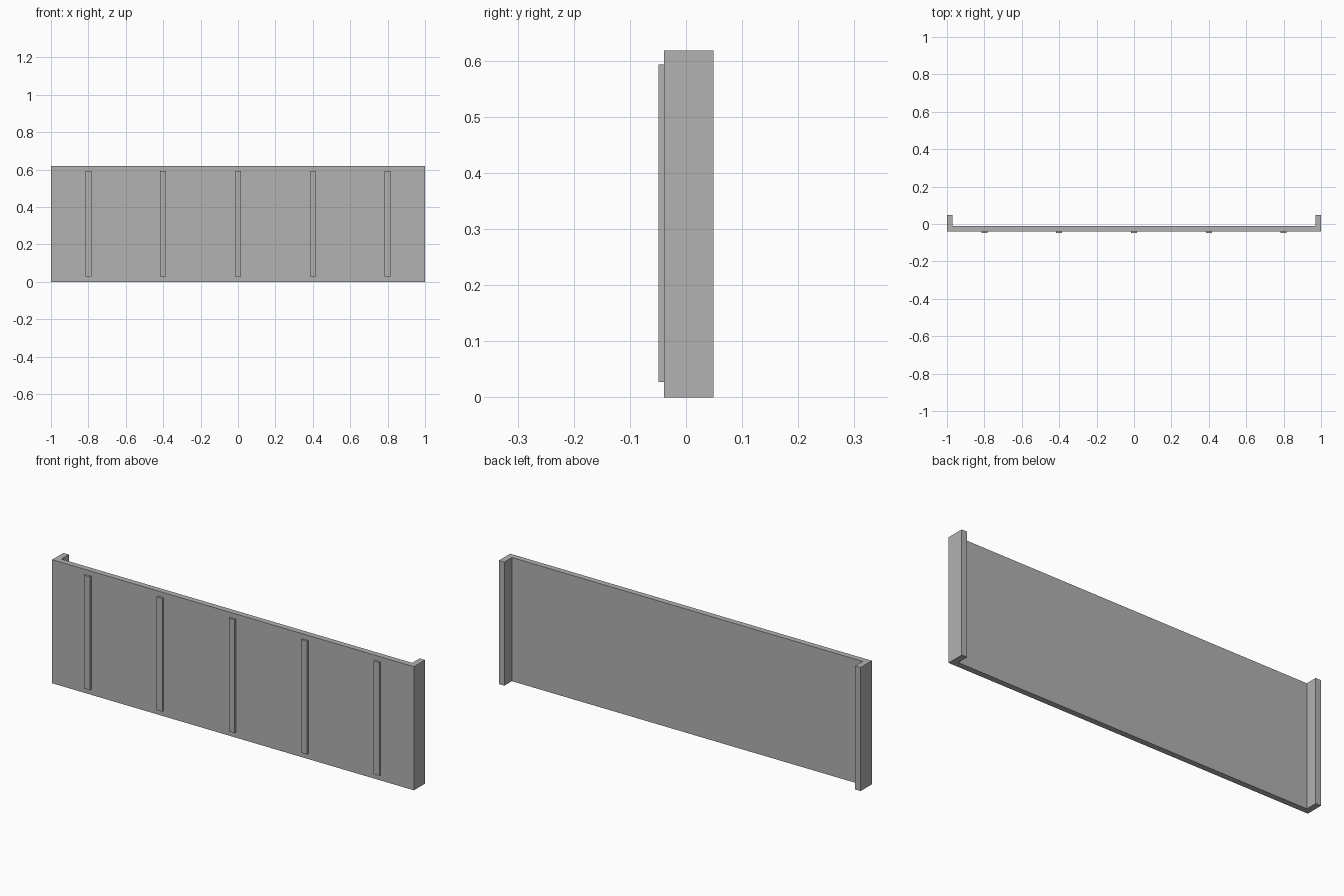
import bpy
import bmesh

cube = bpy.data.objects.get("Cube")
if cube:
    bpy.data.objects.remove(cube, do_unlink=True)

HEIGHT = 0.618
FRONT, INNER, BACK = -0.039, -0.01, 0.049
FLANGE = 0.03

grey = bpy.data.materials.new("plain grey")
grey.use_nodes = True
colour = (0.445, 0.445, 0.445, 1)
grey.diffuse_color = colour
grey.node_tree.nodes["Principled BSDF"].inputs["Base Color"].default_value = colour


def extrude_outline(name, outline, z0, z1):
    """Raise a flat xy outline into a solid from z0 to z1."""
    bm = bmesh.new()
    face = bm.faces.new([bm.verts.new((x, y, z0)) for x, y in outline])
    raised = bmesh.ops.extrude_face_region(bm, geom=[face], use_keep_orig=True)
    top = [v for v in raised["geom"] if isinstance(v, bmesh.types.BMVert)]
    bmesh.ops.translate(bm, verts=top, vec=(0, 0, z1 - z0))
    bmesh.ops.recalc_face_normals(bm, faces=bm.faces)
    mesh = bpy.data.meshes.new(name)
    bm.to_mesh(mesh)
    bm.free()
    mesh.materials.append(grey)
    obj = bpy.data.objects.new(name, mesh)
    bpy.context.collection.objects.link(obj)
    return obj


# Panel with a return flange at each end, as one channel section
half = [(1, FRONT), (1, BACK), (1 - FLANGE, BACK), (1 - FLANGE, INNER)]
outline = half + [(-x, y) for x, y in reversed(half)]
extrude_outline("panel", outline, 0, HEIGHT)

# Five upright ribs on the front
for i in range(5):
    x = (i - 2) * 0.4
    w = 0.016
    rib = [(x - w, -0.049), (x + w, -0.049), (x + w, FRONT), (x - w, FRONT)]
    extrude_outline(f"front_rib_{i + 1}", rib, 0.027, 0.593)
